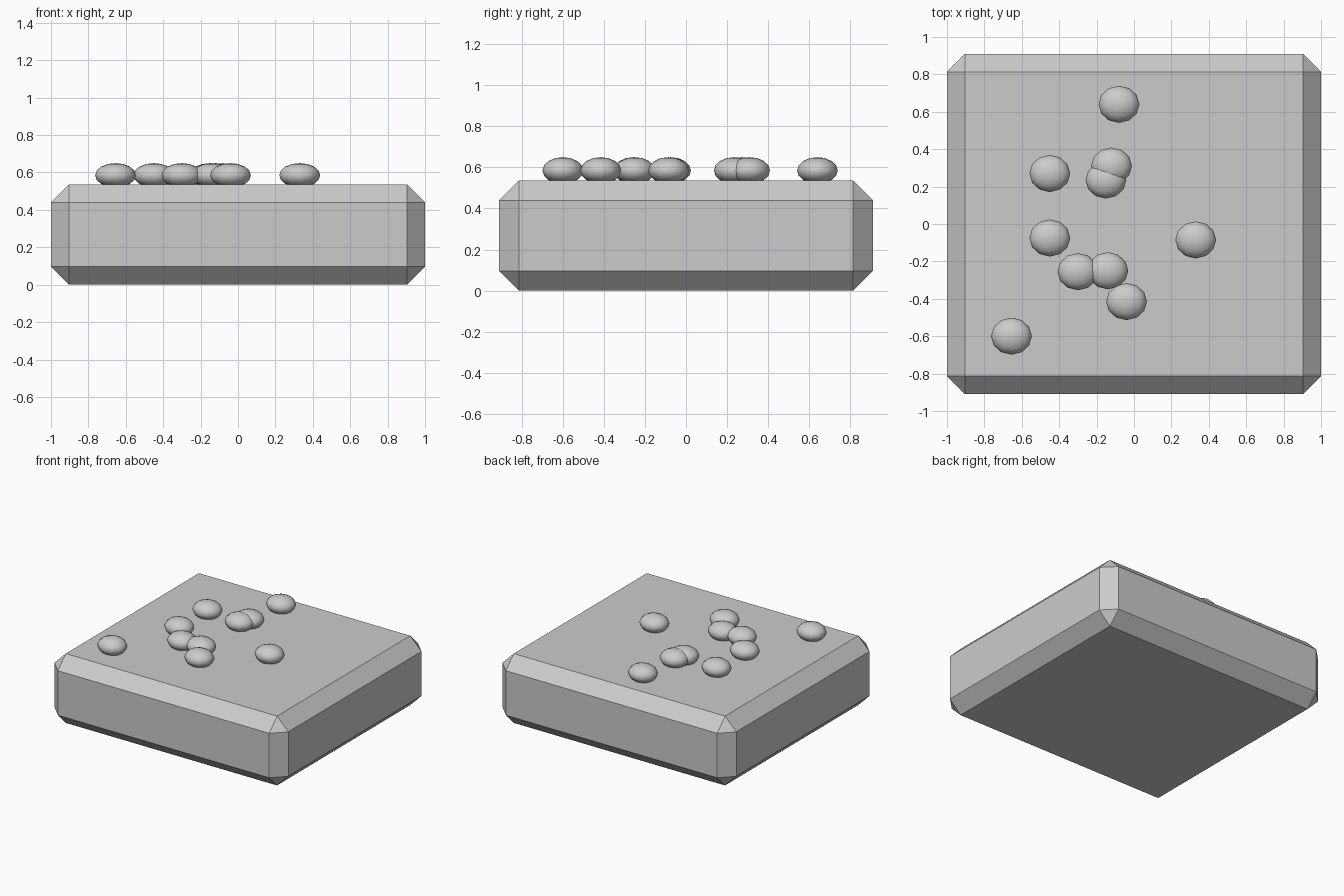
import bpy

if "Cube" in bpy.data.objects:
    bpy.data.objects.remove(bpy.data.objects["Cube"])

# Single stone-grey material
grey = bpy.data.materials.new("stone_grey")
grey.diffuse_color = (0.6, 0.6, 0.6, 1)
grey.use_nodes = True
grey.node_tree.nodes["Principled BSDF"].inputs["Base Color"].default_value = grey.diffuse_color

# Slab with one-segment chamfers on every edge
bpy.ops.mesh.primitive_cube_add(size=1, location=(0, 0, 0.268))
slab = bpy.context.object
slab.name = "slab"
slab.scale = (2.0, 1.82, 0.536)
bpy.ops.object.transform_apply(location=False, rotation=False, scale=True)
chamfer = slab.modifiers.new("chamfer", "BEVEL")
chamfer.width = 0.096
chamfer.segments = 1
slab.data.materials.append(grey)

# Flattened pebbles half sunk in the top face
spots = [(-0.08, 0.64), (-0.12, 0.31), (-0.15, 0.235), (-0.45, 0.27),
         (-0.45, -0.075), (0.33, -0.085), (-0.30, -0.255), (-0.14, -0.25),
         (-0.04, -0.415), (-0.655, -0.60)]
for i, (x, y) in enumerate(spots):
    bpy.ops.mesh.primitive_uv_sphere_add(segments=12, ring_count=8, radius=1,
                                         location=(x, y, 0.585))
    pebble = bpy.context.object
    pebble.name = f"pebble_{i + 1}"
    pebble.scale = (0.109, 0.099, 0.065)
    bpy.ops.object.transform_apply(location=False, rotation=False, scale=True)
    bpy.ops.object.shade_smooth()
    pebble.data.materials.append(grey)
